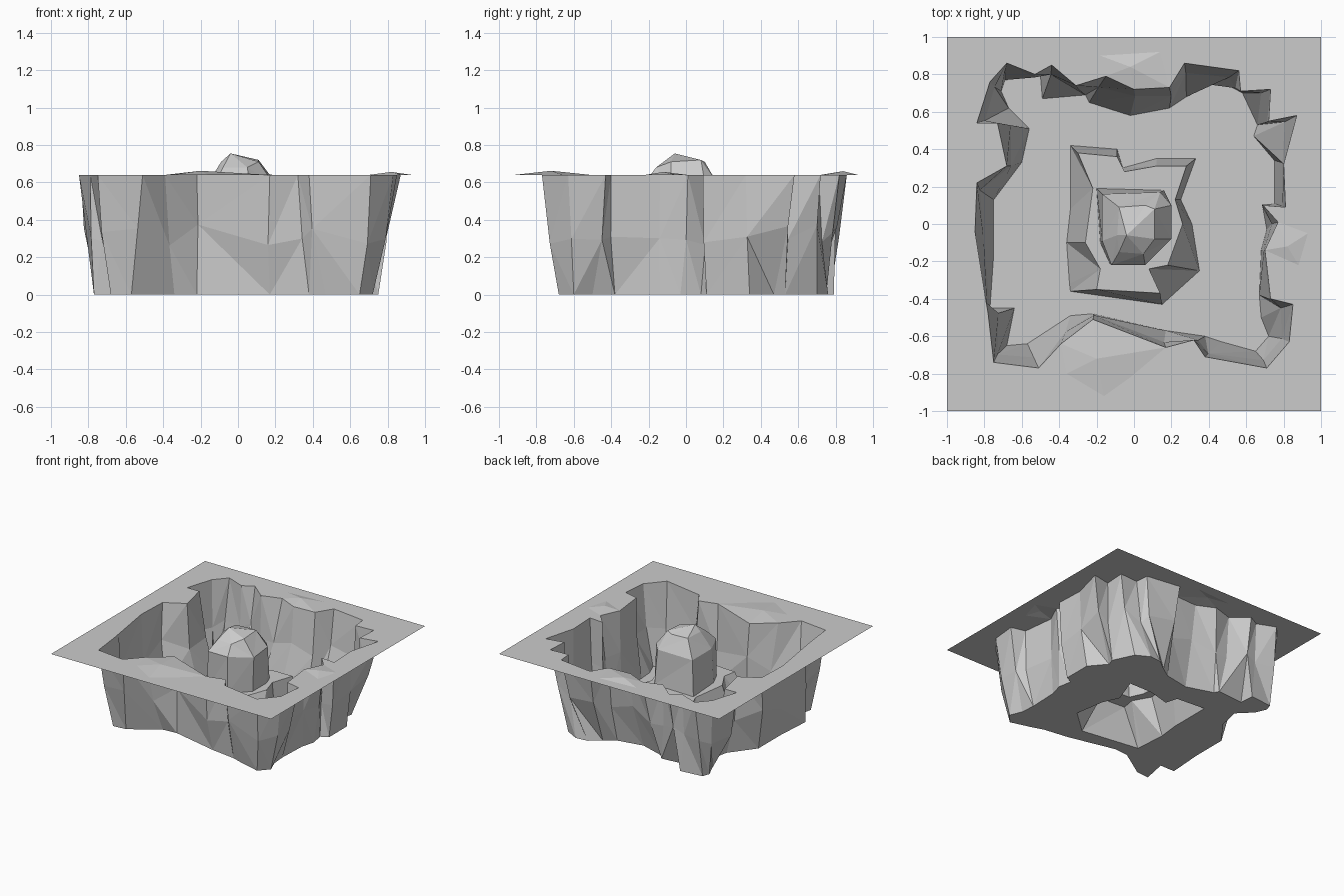
import bpy, random
from mathutils import Vector
from mathutils.geometry import delaunay_2d_cdt

if "Cube" in bpy.data.objects:
    bpy.data.objects.remove(bpy.data.objects["Cube"])

random.seed(4)
TOP, LEDGE = 0.64, 0.30


def make(name, verts, faces):
    me = bpy.data.meshes.new(name)
    me.from_pydata([tuple(v) for v in verts], [], faces)
    me.update()
    ob = bpy.data.objects.new(name, me)
    bpy.context.collection.objects.link(ob)
    return ob


def at(loop, z):
    return [Vector((x, y, z)) for x, y in loop]


def inside(p, loop):
    hit = False
    for a, b in zip(loop, loop[1:] + loop[:1]):
        if (a[1] > p[1]) != (b[1] > p[1]):
            if p[0] < a[0] + (p[1] - a[1]) / (b[1] - a[1]) * (b[0] - a[0]):
                hit = not hit
    return hit


def sheet(name, outer, hole, z, bumps=()):
    """Triangulated level ground between two outlines, with optional raised points."""
    pts = outer + hole + [b[:2] for b in bumps]
    n, m = len(outer), len(hole)
    edges = [(i, (i + 1) % n) for i in range(n)]
    edges += [(n + i, n + (i + 1) % m) for i in range(m)]
    v, _, f, orig, _, _ = delaunay_2d_cdt([Vector(p) for p in pts], edges, [], 0, 1e-5)
    verts = []
    for p, src in zip(v, orig):
        k = src[0] - n - m if src else -1
        verts.append((p.x, p.y, z + (bumps[k][2] if k >= 0 else 0)))
    faces = []
    for t in f:
        c = sum((v[i] for i in t), Vector((0, 0))) / len(t)
        if inside(c, outer) and not inside(c, hole):
            faces.append(list(t))
    return make(name, verts, faces)


def bands(name, loops, tip=None):
    """Faceted rock between equal-length rings, listed from the outside in."""
    n = len(loops[0])
    verts = [p for loop in loops for p in loop]
    faces = []
    for k in range(len(loops) - 1):
        for i in range(n):
            j = (i + 1) % n
            a, b, c, d = k * n + i, (k + 1) * n + i, (k + 1) * n + j, k * n + j
            if random.random() < 0.5:
                faces += [(a, b, c), (a, c, d)]
            else:
                faces += [(a, b, d), (b, c, d)]
    if tip:
        verts.append(Vector(tip))
        s = (len(loops) - 1) * n
        faces += [(s + i, len(verts) - 1, s + (i + 1) % n) for i in range(n)]
    return make(name, verts, faces)


# Outlines, clockwise from the back left corner
rim = [(-.68, .86), (-.53, .80), (-.44, .85), (-.31, .74), (-.15, .79), (0, .72), (.19, .73),
       (.27, .86), (.56, .82), (.57, .71), (.73, .72), (.72, .55), (.87, .58), (.80, .32),
       (.81, .09), (.69, .10), (.77, .01), (.70, -.14), (.73, -.40), (.85, -.43), (.83, -.63),
       (.71, -.77), (.38, -.71), (.32, -.62), (.17, -.66), (-.22, -.51), (-.39, -.64),
       (-.51, -.77), (-.75, -.74), (-.78, -.48), (-.79, -.42), (-.85, -.04), (-.84, .22),
       (-.68, .31), (-.73, .54), (-.84, .54), (-.77, .76)]
foot = [(-.69, .77), (-.50, .79), (-.49, .67), (-.26, .69), (-.24, .65), (-.02, .58), (.19, .62),
        (.28, .68), (.37, .75), (.47, .76), (.58, .70), (.66, .53), (.64, .47), (.75, .34),
        (.75, .11), (.69, .08), (.71, -.03), (.68, -.14), (.67, -.38), (.68, -.50), (.72, -.60),
        (.65, -.68), (.47, -.63), (.38, -.60), (.17, -.57), (-.22, -.48), (-.34, -.49),
        (-.57, -.64), (-.68, -.65), (-.64, -.45), (-.77, -.45), (-.75, -.16), (-.75, .13),
        (-.60, .33), (-.56, .51), (-.67, .62), (-.71, .71)]
base = [(-.34, .42), (-.09, .40), (-.06, .30), (.12, .35), (.33, .35), (.25, .13), (.31, 0),
        (.35, -.25), (.25, -.34), (.15, -.43), (-.34, -.36), (-.345, -.32), (-.36, -.10),
        (-.34, .08)]
shelf = [(-.30, .38), (-.09, .36), (-.05, .28), (.12, .31), (.28, .31), (.22, .13), (.26, 0),
         (.18, -.22), (.08, -.24), (.14, -.37), (-.20, -.35), (-.18, -.24), (-.26, -.10),
         (-.22, .19)]
stem = [(-.20, .19), (.16, .18), (.19, .10), (.19, -.08), (.06, -.22), (-.13, -.21), (-.18, -.10)]

# Flat upper ground with a few slight swells
square = [(-1, 1), (1, 1), (1, -1), (-1, -1)]
swells = [(-.02, .84, .02), (.14, .92, 0), (-.18, .90, 0), (-.20, -.72, .022), (-.02, -.82, 0),
          (-.36, -.80, 0), (-.16, -.92, 0), (.82, -.12, .016), (.93, -.05, 0), (.88, -.22, 0)]
sheet("upper_ground", square, rim, TOP, swells)

# Cliff wall with a jagged, slightly bulging middle ring
middle = []
for a, b in zip(at(rim, TOP), at(foot, 0)):
    p = a.lerp(b, 0.33)
    p.x += random.uniform(-.015, .015)
    p.y += random.uniform(-.015, .015)
    p.z = random.uniform(.26, .38)
    middle.append(p)
bands("cliff_wall", [at(rim, TOP), middle, at(foot, 0)])

# Pit floor, open beneath the central rock
sheet("pit_floor", foot, base, 0)

# Central rock: skirt, ledge, column and cap
bands("rock_skirt", [at(base, 0), at(shelf, LEDGE)])
sheet("rock_ledge", shelf, stem, LEDGE)
shoulder = [(-.17, .16, .58), (.14, .17, .59), (.20, .10, .60), (.20, -.08, .58),
            (.06, -.22, .60), (-.12, -.22, .60), (-.17, -.09, .58)]
crown = [(-.08, .09, .71), (.06, .10, .71), (.11, .08, .72), (.11, -.08, .71), (.05, -.16, .68),
         (-.08, -.15, .68), (-.09, -.06, .71)]
bands("rock_column", [at(stem, LEDGE), [Vector(p) for p in shoulder], [Vector(p) for p in crown]],
      tip=(-.04, -.06, .755))
